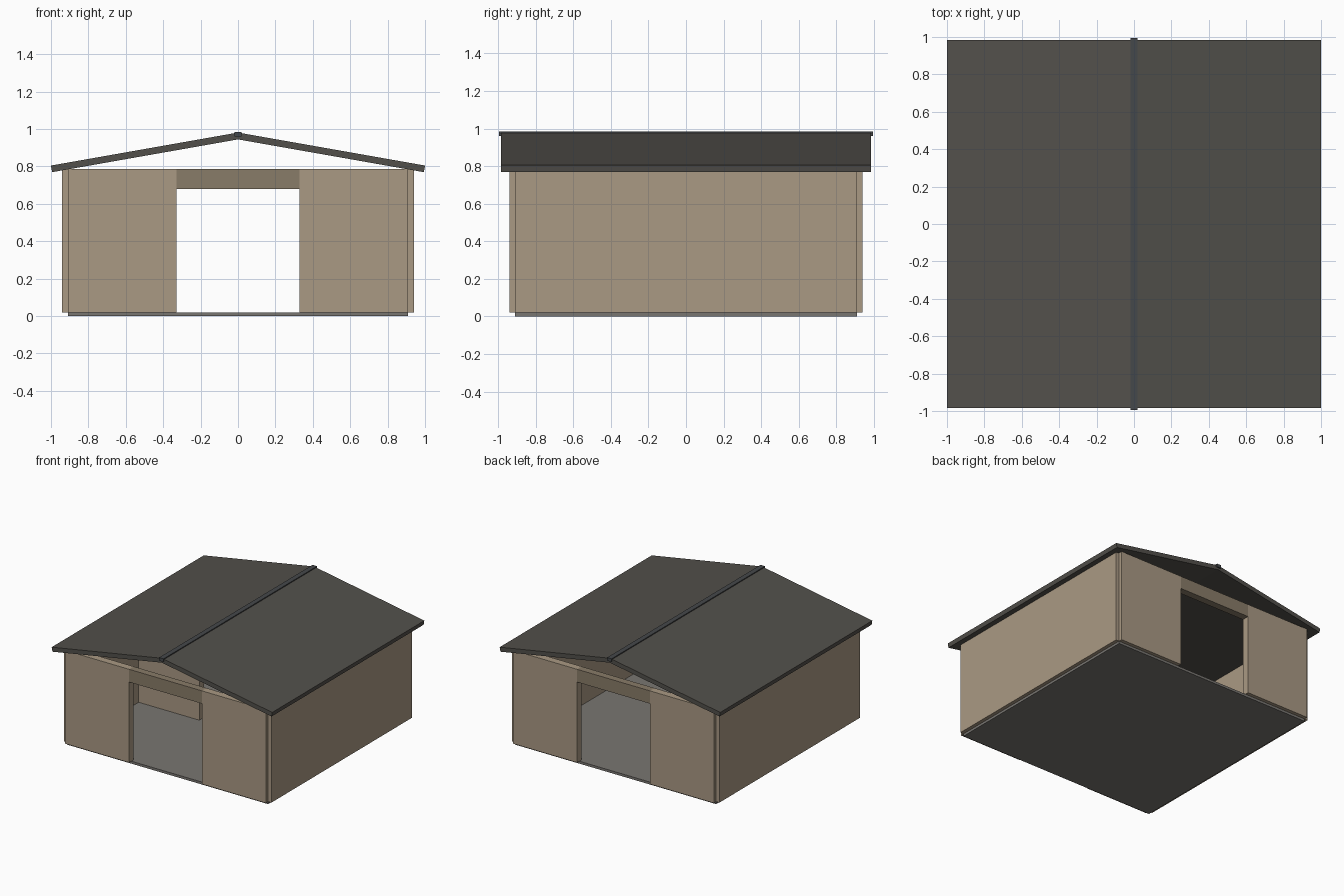
import bpy, math

if "Cube" in bpy.data.objects:
    bpy.data.objects.remove(bpy.data.objects["Cube"])


def material(name, rgb):
    m = bpy.data.materials.new(name)
    m.diffuse_color = (*rgb, 1)
    m.use_nodes = True
    m.node_tree.nodes["Principled BSDF"].inputs["Base Color"].default_value = m.diffuse_color
    return m


TAN = material("tan_wall", (0.40, 0.32, 0.23))
BROWN = material("brown_beam", (0.25, 0.20, 0.14))
ROOF = material("dark_roof", (0.085, 0.08, 0.07))
CAP = material("ridge_metal", (0.06, 0.065, 0.07))
STONE = material("floor_grey", (0.19, 0.18, 0.165))


def box(name, x, y, z, mat, tilt=0):
    """Box from (min, max) ranges, optionally tilted about y."""
    r = (x, y, z)
    bpy.ops.mesh.primitive_cube_add(size=1, location=[(a + b) / 2 for a, b in r],
                                    rotation=(0, tilt, 0))
    o = bpy.context.object
    o.name = name
    o.scale = [b - a for a, b in r]
    o.data.materials.append(mat)
    return o


BASE, TOP, DOOR = 0.02, 0.785, 0.33

# floor slab
box("floor", (-0.91, 0.91), (-0.91, 0.91), (0, BASE), STONE)

# side walls, full length
for side, s in (("left", -1), ("right", 1)):
    x = sorted((s * 0.88, s * 0.94))
    box(side + "_wall", x, (-0.91, 0.91), (BASE, TOP), TAN)

# front and back walls, each with a doorway and a lintel
for face, f in (("front", -1), ("back", 1)):
    y = sorted((f * 0.88, f * 0.94))
    for side, s in (("left", -1), ("right", 1)):
        box(f"{face}_{side}_panel", sorted((s * DOOR, s * 0.91)), y, (BASE, TOP), TAN)
    box(face + "_lintel", (-DOOR, DOOR), y, (0.68, TOP), BROWN)

# low inner partition on the left side
box("partition", (-0.88, -DOOR), (-0.03, 0.03), (BASE, 0.6), TAN)

# roof slopes
PITCH, THICK = math.radians(10), 0.036
length = 1.0 / math.cos(PITCH)
for side, s in (("left", -1), ("right", 1)):
    cx, cz = s * 0.497, 0.875
    box(side + "_roof", (cx - length / 2, cx + length / 2), (-0.985, 0.985),
        (cz - THICK / 2, cz + THICK / 2), ROOF, s * PITCH)

# ridge cap
box("ridge_cap", (-0.02, 0.02), (-0.995, 0.995), (0.96, 0.985), CAP)
